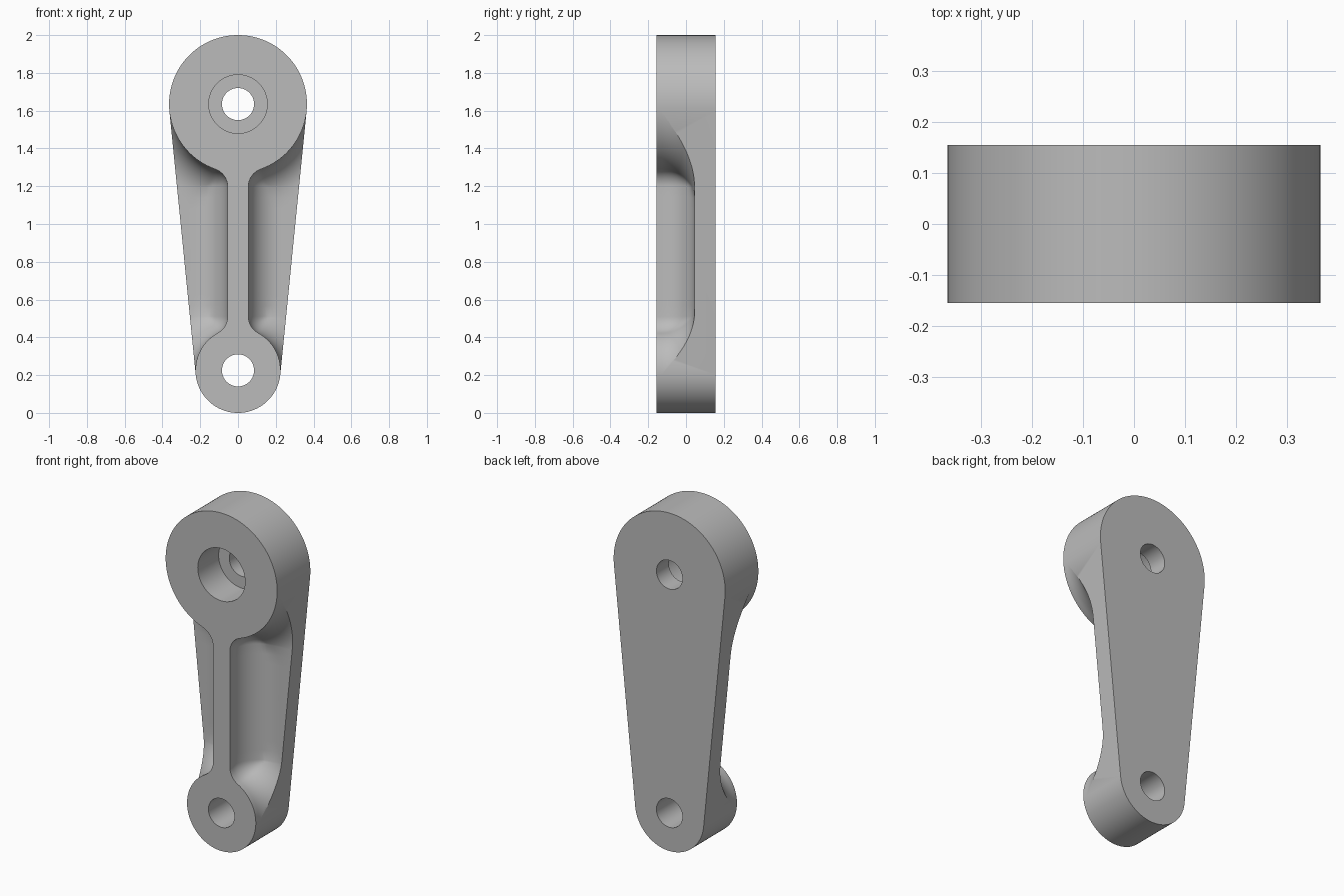
import bpy
import bmesh
from math import sin, cos, asin, atan2, sqrt, pi
from mathutils import Vector, Matrix
from mathutils.geometry import intersect_point_line

if "Cube" in bpy.data.objects:
    bpy.data.objects.remove(bpy.data.objects["Cube"])

# Main dimensions
HALF = 0.155                     # half thickness
Z_TOP, R_TOP = 1.635, 0.365      # large boss
Z_LOW, R_LOW = 0.225, 0.225      # small boss
HOLE, BORE, BORE_DEPTH = 0.085, 0.155, 0.195
RIB, CORNER = 0.055, 0.1         # rib half width, plan corner radius
DEPTH, FILLET = 0.2, 0.175       # pocket depth and floor fillet
TILT = asin((R_TOP - R_LOW) / (Z_TOP - Z_LOW))

metal = bpy.data.materials.new("plain grey")
metal.use_nodes = True
GREY = (0.5, 0.5, 0.5, 1)
metal.diffuse_color = GREY
metal.node_tree.nodes["Principled BSDF"].inputs["Base Color"].default_value = GREY


def make_object(name, bm):
    bmesh.ops.recalc_face_normals(bm, faces=bm.faces)
    mesh = bpy.data.meshes.new(name)
    bm.to_mesh(mesh)
    bm.free()
    mesh.materials.append(metal)
    obj = bpy.data.objects.new(name, mesh)
    bpy.context.collection.objects.link(obj)
    return obj


def arc(cx, cz, r, start, end, steps):
    angles = [start + (end - start) * i / steps for i in range(steps + 1)]
    return [Vector((cx + r * cos(a), cz + r * sin(a))) for a in angles]


def cylinder(name, r, z, y0, y1):
    bm = bmesh.new()
    place = Matrix.Translation((0, (y0 + y1) / 2, z)) @ Matrix.Rotation(pi / 2, 4, "X")
    bmesh.ops.create_cone(bm, cap_ends=True, segments=64, radius1=r, radius2=r,
                          depth=y1 - y0, matrix=place)
    return make_object(name, bm)


def pocket_path():
    """Plan curve of the pocket wall: large boss, corner, rib, corner, small boss."""
    cx = RIB + CORNER
    up = Z_TOP - sqrt((R_TOP + CORNER) ** 2 - cx ** 2)
    low = Z_LOW + sqrt((R_LOW + CORNER) ** 2 - cx ** 2)
    a_up = atan2(up - Z_TOP, cx)
    a_low = atan2(low - Z_LOW, cx)
    path = arc(0, Z_TOP, R_TOP, -TILT - 0.01, a_up, 32)
    path += arc(cx, up, CORNER, a_up + pi, pi, 12)[1:]
    path += [Vector((RIB, up + (low - up) * i / 12)) for i in range(1, 12)]
    path += arc(cx, low, CORNER, pi, a_low + pi, 12)
    path += arc(0, Z_LOW, R_LOW, a_low, -TILT + 0.01, 28)[1:]
    return path


def wall_distance(p, path):
    best = 9.0
    for a, b in zip(path, path[1:]):
        q, t = intersect_point_line(p, a, b)
        q = a if t < 0 else b if t > 1 else q
        best = min(best, (p - q.to_2d()).length)
    return best


def pocket_cutter(side):
    """Solid whose back is the filleted pocket floor, open to the front and outside."""
    path = pocket_path()
    cols = 20
    bm = bmesh.new()
    rows = []
    for p in path:
        edge = (R_LOW + (p.y - Z_LOW) * sin(TILT)) / cos(TILT) + 0.04
        row = [bm.verts.new((side * p.x, -HALF - 0.05, p.y))]
        for c in range(cols + 1):
            q = Vector((p.x + (edge - p.x) * (c / cols) ** 2, p.y))
            d = min(wall_distance(q, path), FILLET) if c else 0
            y = DEPTH - FILLET + sqrt(FILLET ** 2 - (FILLET - d) ** 2) - HALF
            row.append(bm.verts.new((side * q.x, y, q.y)))
        row.append(bm.verts.new((side * edge, -HALF - 0.05, p.y)))
        rows.append(row)
    for r0, r1 in zip(rows, rows[1:]):
        for i in range(len(r0)):
            j = (i + 1) % len(r0)
            bm.faces.new((r0[i], r0[j], r1[j], r1[i]))
    bm.faces.new(rows[0])
    bm.faces.new(rows[-1])
    bmesh.ops.triangulate(bm, faces=bm.faces)
    return make_object("pocket_cutter", bm)


# Tapered arm blank: two round ends joined by tangent sides
bm = bmesh.new()
outline = arc(0, Z_TOP, R_TOP, -TILT, pi + TILT, 80)
outline += arc(0, Z_LOW, R_LOW, pi + TILT, 2 * pi - TILT, 64)
base = bm.faces.new([bm.verts.new((p.x, HALF, p.y)) for p in outline])
front = bmesh.ops.extrude_face_region(bm, geom=[base])["geom"]
bmesh.ops.translate(bm, vec=(0, -2 * HALF, 0),
                    verts=[v for v in front if isinstance(v, bmesh.types.BMVert)])
arm = make_object("lever_arm", bm)

# Pockets beside the rib, through holes and counterbore
cutters = [
    pocket_cutter(1),
    pocket_cutter(-1),
    cylinder("upper_hole_cutter", HOLE, Z_TOP, -0.3, 0.3),
    cylinder("lower_hole_cutter", HOLE, Z_LOW, -0.3, 0.3),
    cylinder("counterbore_cutter", BORE, Z_TOP, -0.3, BORE_DEPTH - HALF),
]
bpy.context.view_layer.objects.active = arm
for cutter in cutters:
    cutter.hide_render = True
    cut = arm.modifiers.new("cut", "BOOLEAN")
    cut.operation = "DIFFERENCE"
    cut.solver = "EXACT"
    cut.object = cutter
    bpy.ops.object.modifier_apply(modifier=cut.name)
    bpy.data.objects.remove(cutter)

# Smooth shading with sharp rims
bpy.ops.object.select_all(action="DESELECT")
arm.select_set(True)
bpy.ops.object.shade_smooth_by_angle(angle=pi / 6)
